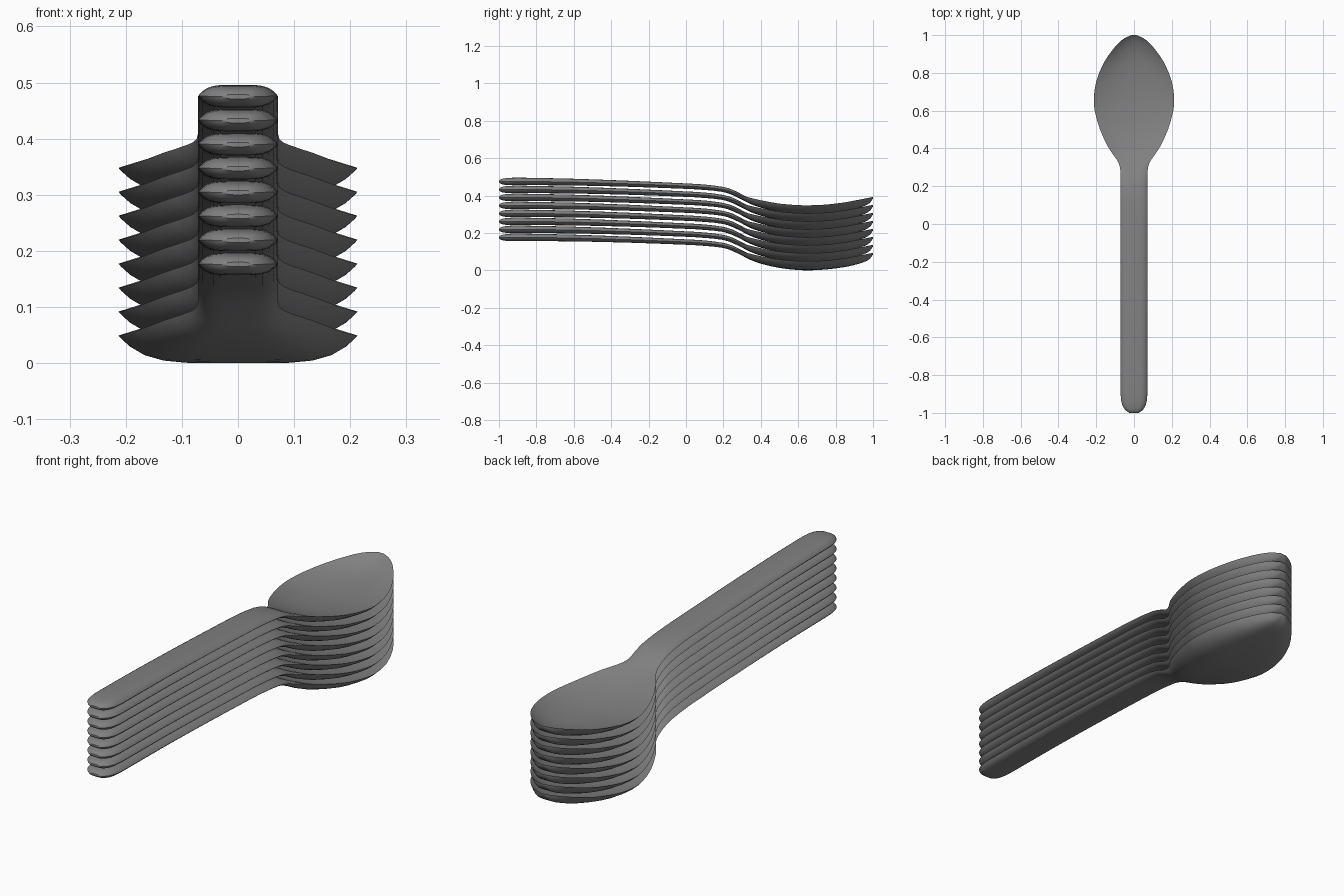
import bpy, bmesh, math

if "Cube" in bpy.data.objects:
    bpy.data.objects.remove(bpy.data.objects["Cube"])

# Stations along one spoon: y, half width, edge z, top centre z, bottom centre z
ST = [
    (-1.00, .024, .176, .180, .172),
    (-.99, .040, .176, .188, .164),
    (-.97, .057, .177, .193, .159),
    (-.94, .067, .177, .196, .157),
    (-.89, .071, .177, .197, .157),
    (-.60, .071, .173, .191, .155),
    (-.30, .071, .164, .180, .148),
    (.00, .071, .152, .166, .137),
    (.10, .071, .146, .160, .131),
    (.20, .071, .134, .147, .120),
    (.25, .071, .120, .132, .103),
    (.30, .074, .100, .107, .079),
    (.34, .091, .090, .087, .058),
    (.40, .133, .076, .062, .036),
    (.50, .180, .058, .038, .013),
    (.60, .208, .050, .027, .002),
    (.66, .213, .049, .024, .000),
    (.75, .201, .053, .026, .005),
    (.85, .162, .065, .035, .018),
    (.92, .115, .078, .051, .034),
    (.96, .080, .086, .067, .048),
    (.985, .047, .091, .081, .064),
    (1.00, .012, .094, .093, .086),
]
COUNT, STEP, SUB, N = 8, .0427, 2, 14


def slope(i, k):
    a, b = ST[max(i - 1, 0)], ST[min(i + 1, len(ST) - 1)]
    return (b[k] - a[k]) / (b[0] - a[0])


def stations():
    """Smooth (Hermite) subdivision of the station table."""
    for i in range(len(ST) - 1):
        a, b = ST[i], ST[i + 1]
        h = b[0] - a[0]
        for s in range(SUB):
            t = s / SUB
            row = [a[0] + h * t]
            for k in range(1, 5):
                row.append((2*t**3 - 3*t*t + 1) * a[k] + (t**3 - 2*t*t + t) * h * slope(i, k)
                           + (3*t*t - 2*t**3) * b[k] + (t**3 - t*t) * h * slope(i + 1, k))
            yield row
    yield list(ST[-1])


def section(bm, y, w, edge, top, bot):
    """Closed cross-section: top surface left to right, underside back."""
    ring = []
    p_top = 5 if top > edge else 2.2
    for k in range(2 * N):
        a = -math.pi / 2 + math.pi * k / N
        u = math.sin(a)
        mid, p = (top, p_top) if k <= N else (bot, 5)
        ring.append(bm.verts.new((w * u, y, mid + (edge - mid) * abs(u) ** p)))
    return ring


# Single spoon mesh
bm = bmesh.new()
rings = [section(bm, *row) for row in stations()]
for r0, r1 in zip(rings, rings[1:]):
    for k in range(2 * N):
        j = (k + 1) % (2 * N)
        bm.faces.new((r0[k], r0[j], r1[j], r1[k]))
bm.faces.new(rings[0])
bm.faces.new(rings[-1])
low = min(v.co.z for v in bm.verts)
for v in bm.verts:
    v.co.z -= low
bmesh.ops.recalc_face_normals(bm, faces=bm.faces)
mesh = bpy.data.meshes.new("spoon")
bm.to_mesh(mesh)
bm.free()

grey = bpy.data.materials.new("dark grey metal")
grey.diffuse_color = (.22, .22, .22, 1)
grey.use_nodes = True
grey.node_tree.nodes["Principled BSDF"].inputs["Base Color"].default_value = grey.diffuse_color
mesh.materials.append(grey)

# Stack of nested spoons
for i in range(COUNT):
    ob = bpy.data.objects.new(f"spoon_{i + 1}", mesh)
    ob.location.z = i * STEP
    bpy.context.collection.objects.link(ob)

first = bpy.data.objects["spoon_1"]
first.select_set(True)
bpy.context.view_layer.objects.active = first
bpy.ops.object.shade_smooth_by_angle(angle=math.radians(40))
